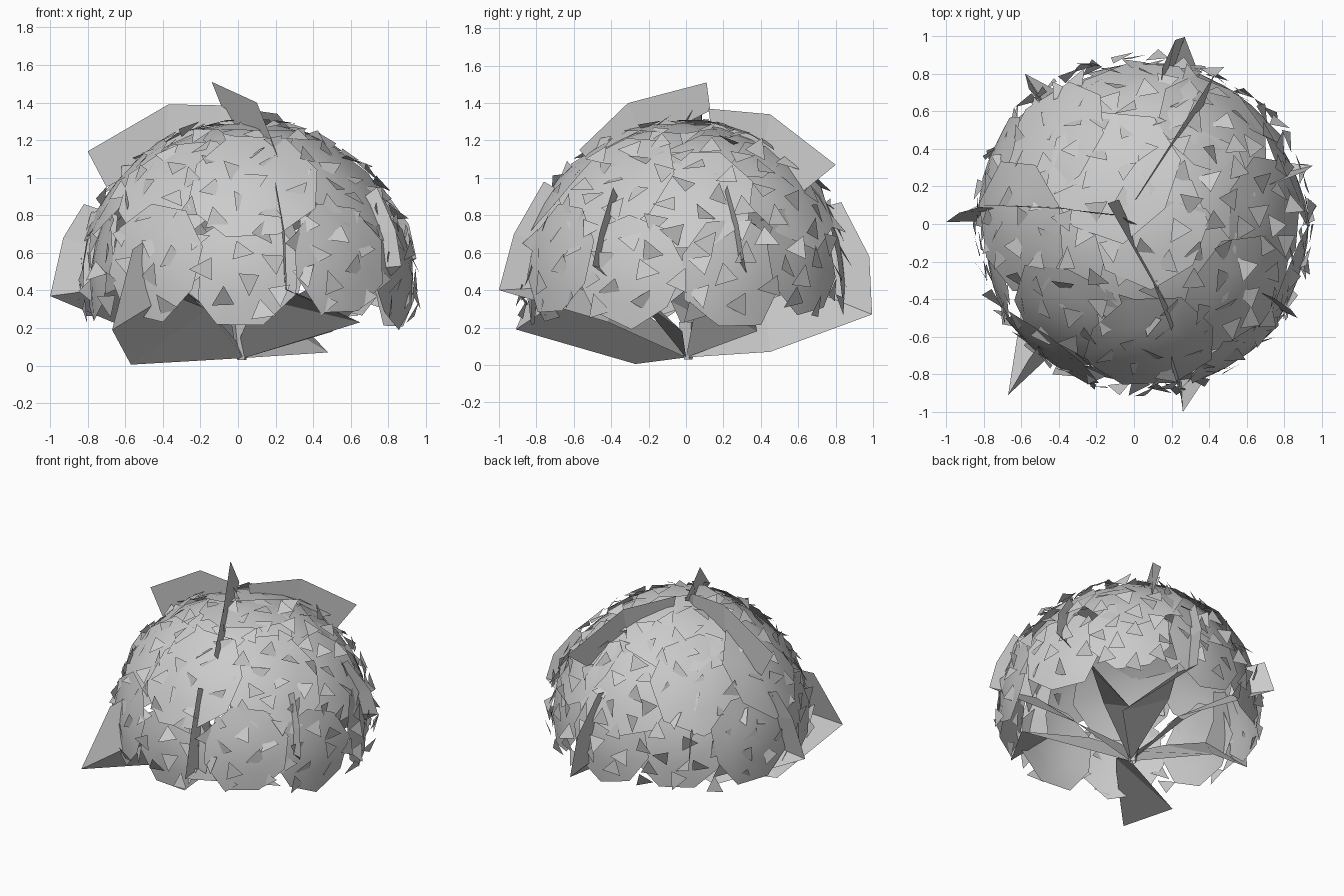
import bpy, math, random
from mathutils import Vector, Matrix

if "Cube" in bpy.data.objects:
    bpy.data.objects.remove(bpy.data.objects["Cube"])

random.seed(7)
C = Vector((0.05, 0.0, 0.42))   # dome centre
R = 0.88                        # dome radius


def make(name, verts, faces):
    me = bpy.data.meshes.new(name)
    me.from_pydata([tuple(v) for v in verts], [], faces)
    me.update()
    ob = bpy.data.objects.new(name, me)
    bpy.context.collection.objects.link(ob)
    return ob


def direction(az, el):
    return Vector((math.cos(el) * math.cos(az), math.cos(el) * math.sin(az), math.sin(el)))


def frame(n):
    u = n.cross(Vector((0, 0, 1)))
    u = u.normalized() if u.length > 1e-3 else Vector((1, 0, 0))
    return u, n.cross(u)


# Foliage patches: shallow octagonal caps overlapping over the dome
verts, faces = [], []


def patch(az, el, size):
    n = direction(az, el)
    u, v = frame(n)
    r = R + random.uniform(-0.035, 0.015)
    spin = random.uniform(0, 0.8)
    lean = random.uniform(-0.03, 0.03)
    base = len(verts)
    verts.append(C + n * r)
    for k, rad in ((0, 0.55), (1, 1.0)):
        for i in range(8):
            a = spin + i * math.tau / 8
            s = size * rad * (random.uniform(0.92, 1.08) if k else 1)
            d = n * math.cos(s) + (u * math.cos(a) + v * math.sin(a)) * math.sin(s)
            verts.append(C + d * (r + 0.01 * k + lean * rad * math.cos(a)))
    for i in range(8):
        j = (i + 1) % 8
        faces.append((base, base + 1 + i, base + 1 + j))
        faces.append((base + 1 + i, base + 9 + i, base + 9 + j, base + 1 + j))


for count, el, size, off in ((10, 8, 21, -20), (8, 38, 24, 5), (4, 68, 25, 30), (1, 89, 22, 0)):
    for i in range(count):
        patch(math.radians(off + i * 360 / count + random.uniform(-3, 3)),
              math.radians(el + random.uniform(-3, 3)), math.radians(size))
ob = make("foliage_patches", verts, faces)
for p in ob.data.polygons:
    p.use_smooth = True

# Small triangular leaves scattered evenly over the dome
verts, faces = [], []
N = 215
golden = math.pi * (3 - math.sqrt(5))
for i in range(N):
    s = -0.16 + 1.15 * (i + 0.5) / N
    n = direction(i * golden + random.uniform(-.06, .06), math.asin(min(s, 1)))
    u, v = frame(n)
    tilt = (Matrix.Rotation(random.uniform(-.5, .5), 3, u)
            @ Matrix.Rotation(random.uniform(-.5, .5), 3, v))
    c = C + n * (R + random.uniform(0, 0.025))
    spin = random.uniform(0, math.tau)
    b = len(verts)
    for k in range(3):
        a = spin + k * math.tau / 3
        rad = 0.085 if k == 0 else 0.07
        verts.append(c + tilt @ ((u * math.cos(a) + v * math.sin(a)) * rad))
    faces.append((b, b + 1, b + 2))
make("small_leaves", verts, faces)


# Large blades: ribbons given by an outer and an inner edge
def blade(name, outer, inner):
    n = len(outer)
    make(name, outer + inner,
         [(i, i + 1, n + i + 1, n + i) for i in range(n - 1)])


# Three blades standing on the crown
blade("crown_blade_left",
      [(-.80, .10, 1.14), (-.37, .08, 1.39), (-.09, .05, 1.385), (.05, -.02, 1.28)],
      [(-.70, .10, .95), (-.40, .09, 1.10), (-.10, .04, 1.15), (.06, -.06, 1.18)])
blade("crown_blade_back",
      [(0, .12, 1.37), (.21, .45, 1.34), (.43, .80, 1.07)],
      [(.02, .14, 1.22), (.20, .40, 1.08), (.37, .63, .93)])
blade("crown_blade_front",
      [(-.14, .11, 1.51), (.10, -.31, 1.40), (.20, -.57, 1.15)],
      [(-.08, .13, 1.36), (.07, -.22, 1.18), (.22, -.50, 1.07)])

# Lower blades twisting from the root up through the dome
root = (.03, 0, .04)
root2 = (.0, .02, .12)
blade("low_blade_front_left",
      [root, (-.57, -.27, .005), (-.67, -.91, .19), (-.56, -.72, .62)],
      [root2, (-.16, -.38, .30), (-.36, -.62, .38), (-.44, -.56, .70)])
blade("low_blade_front",
      [root, (.65, -.42, .23), (.26, -1.0, .40), (.25, -.92, .70), (.20, -.76, .98)],
      [root2, (.10, -.36, .36), (.24, -.62, .42), (.23, -.66, .62), (.20, -.62, .90)])
blade("low_blade_back",
      [root, (.48, .45, .07), (.27, .995, .27), (.22, .98, .58), (.15, .83, .87)],
      [root2, (.04, .42, .34), (.14, .62, .42), (.16, .68, .60), (.14, .64, .82)])
blade("low_blade_left",
      [root, (-.45, .30, .14), (-1.0, .01, .37), (-.93, .06, .68), (-.82, .09, .86)],
      [root2, (-.34, -.08, .34), (-.62, .02, .42), (-.66, .06, .60), (-.64, .08, .80)])
blade("low_blade_right_front",
      [root, (.50, -.02, .18), (.87, -.50, .53), (.84, -.46, .72), (.74, -.39, .95)],
      [root2, (.28, -.26, .36), (.56, -.36, .50), (.60, -.37, .68), (.58, -.33, .83)])
blade("low_blade_right_back",
      [root, (.36, .38, .18), (.95, .31, .57), (.91, .28, .75), (.76, .22, .96)],
      [root2, (.32, .06, .36), (.58, .22, .52), (.64, .22, .70), (.60, .18, .84)])
blade("low_blade_back_left",
      [root, (.02, .48, .18), (-.58, .80, .47), (-.56, .72, .72)],
      [root2, (-.24, .24, .36), (-.40, .53, .48), (-.43, .56, .68)])

# Short tapered root where the blades meet
bpy.ops.mesh.primitive_cone_add(vertices=5, radius1=.025, radius2=.06, depth=.2,
                                end_fill_type='NOTHING', location=(.02, .01, .13))
bpy.context.object.name = "root"
